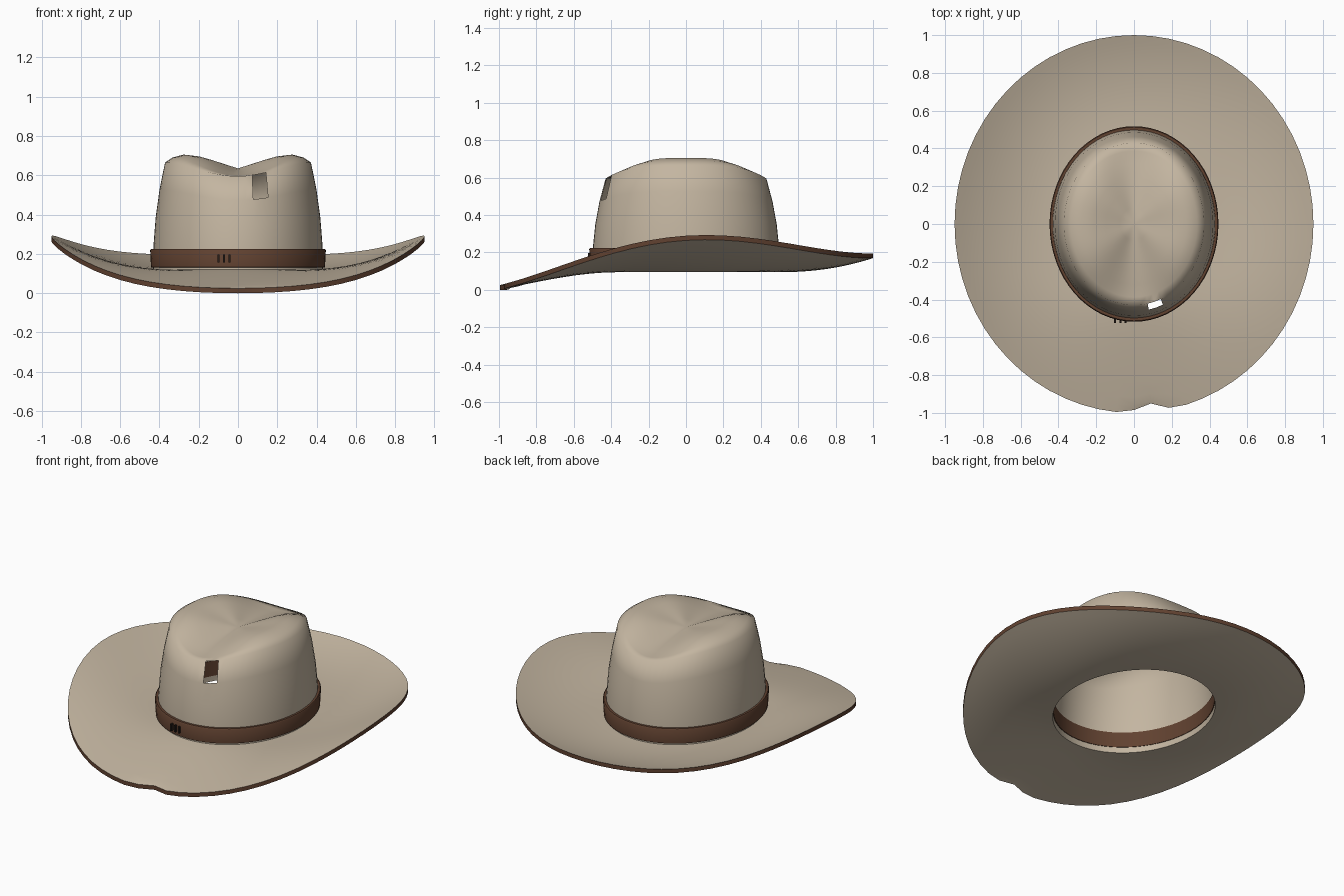
import bpy
import bmesh
from math import sin, cos, pi

cube = bpy.data.objects.get("Cube")
if cube:
    bpy.data.objects.remove(cube, do_unlink=True)

SEG = 64
CROWN_A, CROWN_B = 0.432, 0.50   # crown base half-axes
BRIM_A, BRIM_B = 0.95, 1.0       # brim outer half-axes
BASE_Z = 0.107
HALF = 0.0125                    # half the brim thickness


def material(name, rgb):
    m = bpy.data.materials.new(name)
    m.use_nodes = True
    m.diffuse_color = (*rgb, 1)
    m.node_tree.nodes["Principled BSDF"].inputs["Base Color"].default_value = (*rgb, 1)
    return m


felt = material("beige felt", (0.55, 0.465, 0.355))
leather = material("brown leather", (0.12, 0.054, 0.03))
thread = material("dark thread", (0.02, 0.013, 0.01))


def loft(name, rings, mats, point, closed=False, mat_rule=None, skip=None, angle=None):
    """Skin a stack of rings; point(ring, angle, i) gives each vertex. Segment 0 is at the front."""
    bm = bmesh.new()
    rows = [[bm.verts.new(point(r, -pi / 2 + 2 * pi * i / SEG, i)) for i in range(SEG)]
            for r in rings]
    pairs = list(zip(rows, rows[1:]))
    if closed:
        pairs.append((rows[-1], rows[0]))
    for k, (a, b) in enumerate(pairs):
        for i in range(SEG):
            if skip and skip(k, i):
                continue
            j = (i + 1) % SEG
            f = bm.faces.new((a[i], a[j], b[j], b[i]))
            f.material_index = mat_rule(k) if mat_rule else 0
    bmesh.ops.remove_doubles(bm, verts=bm.verts, dist=0.0001)
    if closed:
        bmesh.ops.recalc_face_normals(bm, faces=bm.faces)
    me = bpy.data.meshes.new(name)
    bm.to_mesh(me)
    bm.free()
    for m in mats:
        me.materials.append(m)
    ob = bpy.data.objects.new(name, me)
    bpy.context.collection.objects.link(ob)
    bpy.ops.object.select_all(action='DESELECT')
    ob.select_set(True)
    bpy.context.view_layer.objects.active = ob
    if angle:
        bpy.ops.object.shade_smooth_by_angle(angle=angle)
    else:
        bpy.ops.object.shade_smooth()
    return ob


# Brim: dips at the front, curls up at the sides, with a nick in the front edge
NICK = {0: 0.985, 1: 0.955, 2: 0.992}


def edge_height(s):
    return 0.277 + 0.065 * s - 0.303 * s**2 + 0.02 * s**3 + 0.123 * s**4


def brim_point(ring, a, i):
    t, side = ring
    s = sin(a)
    reach = NICK.get(i, 1.0) if t == 1 else min(1.0, NICK.get(i, 1.0) + 0.03)
    x = (CROWN_A + (BRIM_A - CROWN_A) * t) * cos(a)
    y = (CROWN_B + (BRIM_B - CROWN_B) * t) * s
    if t > 0.8:
        x, y = x * reach, y * reach
    z = BASE_Z + (edge_height(s) - BASE_Z) * t ** (1.65 + 0.5 * s)
    return x, y, z + side * HALF


STEPS = 12
ts = [k / STEPS for k in range(STEPS + 1)]
brim_rings = [(t, 1) for t in ts] + [(t, -1) for t in reversed(ts)]
loft("brim", brim_rings, [felt, leather], brim_point, closed=True,
     mat_rule=lambda k: 1 if k == STEPS else 0, angle=0.7)


# Crown: tapering wall, then a top pinched to a low centre between two side ridges
# each ring: (radius scale, wall fraction or None, side height, front/back height)
wall = [(1.0, 0), (0.995, 0.25), (0.97, 0.5), (0.925, 0.75), (0.86, 1)]
top = [(0.9, 0.69, 0.597), (0.75, 0.705, 0.605), (0.57, 0.697, 0.615),
       (0.4, 0.68, 0.622), (0.2, 0.657, 0.63), (0.0, 0.635, 0.635)]
crown_rings = [(r, f, 0.665, 0.595) for r, f in wall]
crown_rings += [(0.86 * r, None, hi, lo) for r, hi, lo in top]


def crown_point(ring, a, i):
    r, f, hi, lo = ring
    z = lo + (hi - lo) * (1 - sin(a) ** 4)
    if f is not None:
        z = BASE_Z + (z - BASE_Z) * f
    return CROWN_A * r * cos(a), CROWN_B * r * sin(a), z


# a small four-sided hole is left open in the upper front wall
loft("crown", crown_rings, [felt], crown_point,
     skip=lambda k, i: k == len(wall) - 2 and i in (2, 3))


# Hat band
def band_point(ring, a, i):
    r, z = ring
    return CROWN_A * r * cos(a), CROWN_B * r * sin(a), z


loft("hat_band", [(0.99, 0.13), (1.025, 0.132), (1.035, 0.218), (1.025, 0.225), (0.99, 0.225)],
     [leather], band_point, closed=True, angle=0.7)

# Stitches on the front of the band
for n, x in enumerate((-0.1, -0.072, -0.044)):
    bpy.ops.mesh.primitive_cube_add(size=1, location=(x, -0.508, 0.176))
    stitch = bpy.context.object
    stitch.name = f"stitch_{n + 1}"
    stitch.scale = (0.01, 0.03, 0.042)
    stitch.data.materials.append(thread)
